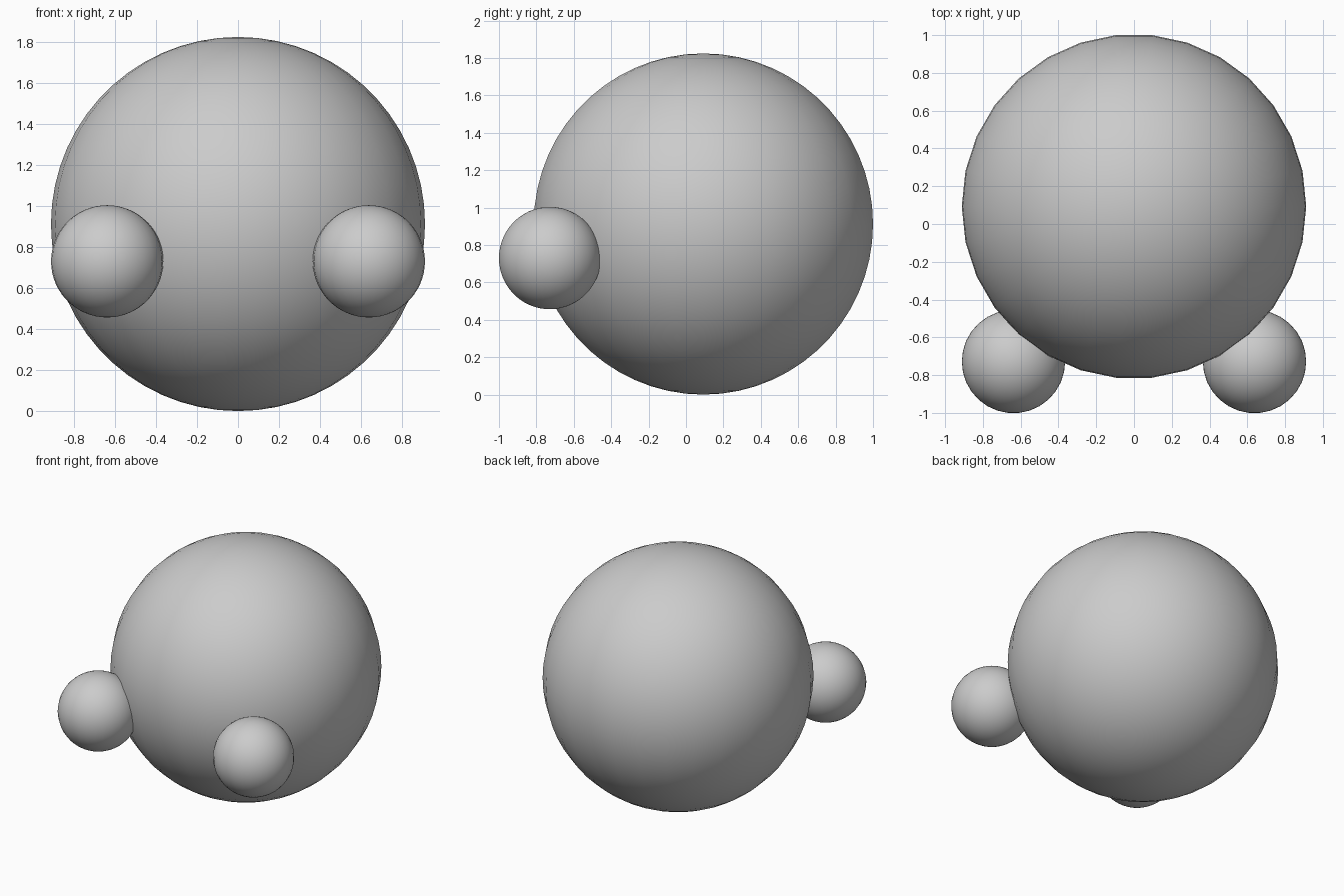
import bpy, bmesh
from math import sin, cos, pi

if "Cube" in bpy.data.objects:
    bpy.data.objects.remove(bpy.data.objects["Cube"])

SEGMENTS, RINGS = 30, 30


def ball(name, centre, radius):
    # Half-circle profile in the xz plane, revolved about z
    bm = bmesh.new()
    arc = [bm.verts.new((radius * sin(pi * i / RINGS), 0, radius * cos(pi * i / RINGS)))
           for i in range(RINGS + 1)]
    edges = [bm.edges.new(pair) for pair in zip(arc, arc[1:])]
    bmesh.ops.spin(bm, geom=arc + edges, cent=(0, 0, 0), axis=(0, 0, 1),
                   angle=2 * pi, steps=SEGMENTS)
    bmesh.ops.remove_doubles(bm, verts=bm.verts[:], dist=1e-4)
    bmesh.ops.recalc_face_normals(bm, faces=bm.faces[:])
    for f in bm.faces:
        f.smooth = True
    mesh = bpy.data.meshes.new(name)
    bm.to_mesh(mesh)
    bm.free()
    obj = bpy.data.objects.new(name, mesh)
    obj.location = centre
    bpy.context.collection.objects.link(obj)
    return obj


# Large body
ball("body", (0, 0.093, 0.912), 0.912)

# Pair of small balls at the front
for side, name in ((-1, "left_ball"), (1, "right_ball")):
    ball(name, (side * 0.638, -0.728, 0.73), 0.2736)
